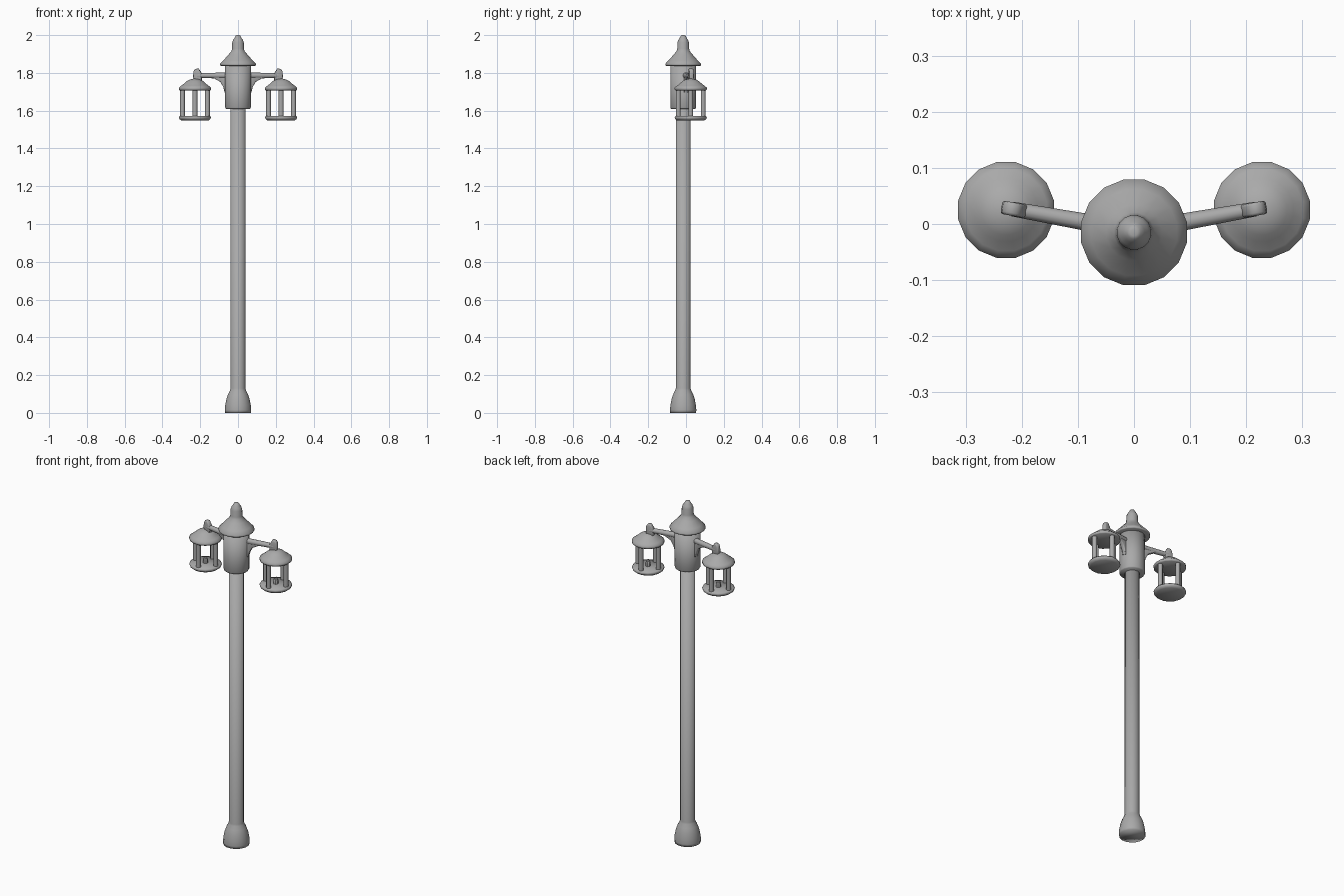
import bpy, bmesh, math
from mathutils import Matrix, Vector

if "Cube" in bpy.data.objects:
    bpy.data.objects.remove(bpy.data.objects["Cube"])

POLE_Y = -0.015
LAMP = Vector((0.228, 0.025, 0))

# Dark grey painted metal
METAL = bpy.data.materials.new("dark_grey_metal")
METAL.diffuse_color = (0.40, 0.40, 0.40, 1)
METAL.use_nodes = True
METAL.node_tree.nodes["Principled BSDF"].inputs["Base Color"].default_value = METAL.diffuse_color


def finish(bm, name, angle=40):
    bmesh.ops.remove_doubles(bm, verts=bm.verts, dist=1e-5)
    bmesh.ops.recalc_face_normals(bm, faces=bm.faces)
    me = bpy.data.meshes.new(name)
    bm.to_mesh(me)
    bm.free()
    me.materials.append(METAL)
    ob = bpy.data.objects.new(name, me)
    bpy.context.collection.objects.link(ob)
    bpy.ops.object.select_all(action='DESELECT')
    ob.select_set(True)
    bpy.context.view_layer.objects.active = ob
    bpy.ops.object.shade_smooth_by_angle(angle=math.radians(angle))
    return ob


def lathe(name, profile, x, y, n=16, angle=40):
    """Closed solid of revolution from (radius, z) pairs, capped at both ends."""
    bm = bmesh.new()
    rings = []
    for r, z in profile:
        rings.append([bm.verts.new((x + r * math.cos((k + .5) * math.tau / n),
                                    y + r * math.sin((k + .5) * math.tau / n), z))
                      for k in range(n)])
    for a, b in zip(rings, rings[1:]):
        for k in range(n):
            j = (k + 1) % n
            bm.faces.new((a[k], a[j], b[j], b[k]))
    bm.faces.new(rings[0])
    bm.faces.new(rings[-1])
    return finish(bm, name, angle)


def plate(name, points, width, matrix, bevel):
    """Side profile (distance, z) extruded across the arm direction."""
    bm = bmesh.new()
    f = bm.faces.new([bm.verts.new((s, -width / 2, z)) for s, z in points])
    ext = bmesh.ops.extrude_face_region(bm, geom=[f])
    vs = [v for v in ext['geom'] if isinstance(v, bmesh.types.BMVert)]
    bmesh.ops.translate(bm, verts=vs, vec=(0, width, 0))
    edges = [e for e in bm.edges if abs(e.verts[0].co.y - e.verts[1].co.y) < 1e-6]
    bmesh.ops.bevel(bm, geom=edges, offset=bevel, segments=2, profile=0.5, affect='EDGES')
    bm.transform(matrix)
    return finish(bm, name, 60)


# Post with flared foot, softly shaded throughout
lathe("post", [(0.070, 0), (0.071, 0.015), (0.069, 0.04), (0.062, 0.075),
               (0.053, 0.10), (0.043, 0.12), (0.040, 0.13), (0.040, 1.63)],
      0, POLE_Y, angle=180)
# Head drum
lathe("head_drum", [(0.066, 1.610), (0.069, 1.616), (0.069, 1.845)], 0, POLE_Y, angle=180)
# Cap with finial
lathe("cap", [(0.092, 1.837), (0.096, 1.840), (0.096, 1.849), (0.078, 1.867),
              (0.050, 1.898), (0.036, 1.915), (0.032, 1.928), (0.031, 1.962),
              (0.026, 1.975), (0.019, 1.985), (0.012, 1.998), (0.006, 2.0)],
      0, POLE_Y, angle=65)

for side, tag in ((-1, "left"), (1, "right")):
    lx, ly = LAMP.x * side, LAMP.y
    # Arm frame: local x runs from the post axis out to the lantern
    start = Vector((0, -0.012, 0))
    d = Vector((0.235 * side, 0.042, 0))
    rot = Matrix.Translation(start) @ Matrix.Rotation(math.atan2(d.y, d.x), 4, 'Z')

    # Round arm
    bm = bmesh.new()
    bmesh.ops.create_cone(bm, cap_ends=True, segments=12, radius1=0.016, radius2=0.013,
                          depth=0.17,
                          matrix=rot @ Matrix.Translation((0.135, 0, 1.786))
                          @ Matrix.Rotation(math.pi / 2, 4, 'Y'))
    finish(bm, "arm_" + tag)
    # Curved bracket below the arm
    plate("bracket_" + tag, [(0.055, 1.79), (0.055, 1.695), (0.070, 1.695), (0.078, 1.725),
                             (0.093, 1.752), (0.125, 1.770), (0.16, 1.785)], 0.022, rot, 0.004)
    # Hooked arm tip
    plate("arm_tip_" + tag, [(0.195, 1.755), (0.238, 1.755), (0.240, 1.785), (0.238, 1.808),
                             (0.230, 1.821), (0.212, 1.823), (0.204, 1.810),
                             (0.195, 1.797)], 0.024, rot, 0.005)

    # Lantern roof and floor
    lathe("lantern_roof_" + tag, [(0.083, 1.708), (0.087, 1.712), (0.087, 1.722),
                                  (0.074, 1.732), (0.057, 1.745), (0.045, 1.756),
                                  (0.028, 1.765), (0.010, 1.769)], lx, ly, angle=65)
    lathe("lantern_floor_" + tag, [(0.074, 1.548), (0.084, 1.556), (0.087, 1.565),
                                   (0.082, 1.572)], lx, ly, angle=65)
    # Bulb holder
    lathe("bulb_holder_" + tag, [(0.014, 1.568), (0.014, 1.592), (0.010, 1.60)], lx, ly, 8)
    # Four lantern bars
    for k in range(4):
        a = k * math.pi / 2
        lathe(f"lantern_bar_{tag}_{k}", [(0.0135, 1.565), (0.0135, 1.715)],
              lx + 0.066 * math.cos(a), ly + 0.066 * math.sin(a), 8, 60)
